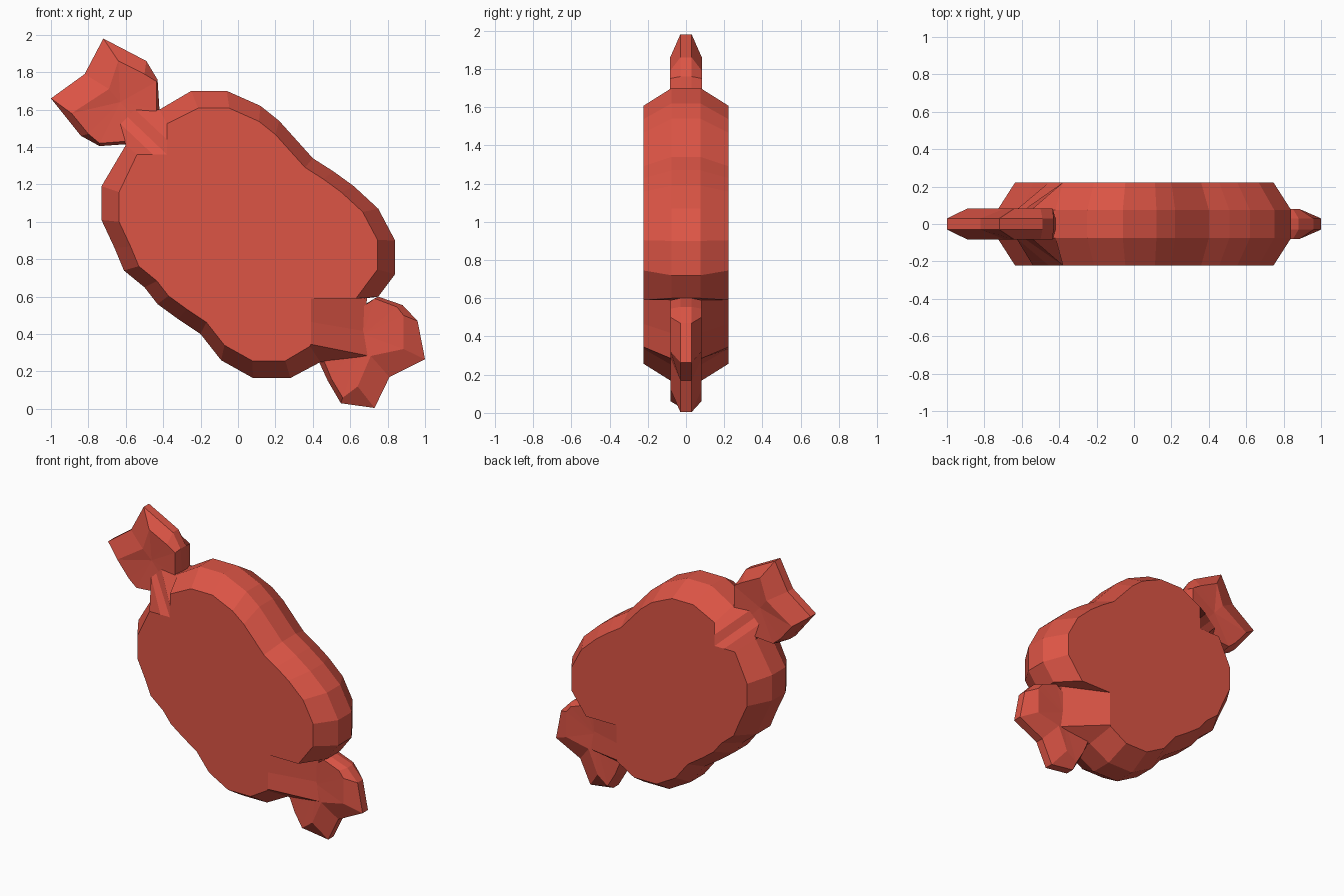
import bpy, bmesh

red = bpy.data.materials.new("red_wrapper")
red.diffuse_color = (0.72, 0.09, 0.06, 1)


def loft_slab(name, rim, y_rim, face, y_face, hub=None):
    """Slab mirrored in y: a flat rim band sloping to a front and a back face.
    hub = (x, z, y) fans the face to a raised centre; otherwise it is flat."""
    bm = bmesh.new()
    rings = [[bm.verts.new((x, y, z)) for x, z in loop]
             for loop, y in ((face, -y_face), (rim, -y_rim), (rim, y_rim), (face, y_face))]
    n = len(rim)
    for a, b in zip(rings, rings[1:]):
        for i in range(n):
            j = (i + 1) % n
            bm.faces.new((a[i], a[j], b[j], b[i]))
    for ring, side in ((rings[0], -1), (rings[-1], 1)):
        if hub:
            c = bm.verts.new((hub[0], side * hub[2], hub[1]))
            for i in range(n):
                bm.faces.new((ring[i], ring[(i + 1) % n], c))
        else:
            bm.faces.new(ring)
    bmesh.ops.recalc_face_normals(bm, faces=bm.faces)
    me = bpy.data.meshes.new(name)
    bm.to_mesh(me)
    bm.free()
    me.materials.append(red)
    ob = bpy.data.objects.new(name, me)
    bpy.context.collection.objects.link(ob)
    return ob


# Sweet body: the two lumpy sides, whose face outline is the rim scaled inward
upper_side = [(-0.25, 1.70), (-0.06, 1.70), (0.12, 1.62), (0.22, 1.54), (0.31, 1.44),
              (0.40, 1.34), (0.51, 1.27), (0.62, 1.19), (0.75, 1.07), (0.84, 0.90), (0.84, 0.72)]
lower_side = [(0.28, 0.165), (0.08, 0.165), (-0.09, 0.26), (-0.20, 0.40), (-0.32, 0.48),
              (-0.43, 0.56), (-0.50, 0.65), (-0.61, 0.74), (-0.66, 0.86), (-0.73, 1.01), (-0.73, 1.19)]


def inward(loop, cx=0.055, cz=0.93, k=0.88):
    return [(cx + (x - cx) * k, cz + (z - cz) * k) for x, z in loop]


# Pinched corners where the twists leave the body (rim points, face points)
low_rim = [(0.75, 0.60), (0.69, 0.592), (0.67, 0.417), (0.70, 0.283), (0.44, 0.25)]
low_face = [(0.63, 0.59), (0.39, 0.59), (0.39, 0.465), (0.39, 0.345), (0.385, 0.335)]
top_rim = [(-0.60, 1.41), (-0.63, 1.525), (-0.59, 1.56), (-0.55, 1.60), (-0.42, 1.60)]
top_face = [(-0.54, 1.36), (-0.455, 1.36), (-0.38, 1.36), (-0.38, 1.44), (-0.38, 1.525)]

loft_slab("sweet_body",
          upper_side + low_rim + lower_side + top_rim, 0.075,
          inward(upper_side) + low_face + inward(lower_side) + top_face, 0.222)

# Upper left wrapper twist
loft_slab("upper_twist",
          [(-0.42, 1.60), (-0.43, 1.76), (-0.49, 1.86), (-0.72, 1.98), (-0.82, 1.79),
           (-1.0, 1.66), (-0.84, 1.46), (-0.74, 1.405), (-0.60, 1.415), (-0.45, 1.45)], 0.03,
          [(-0.435, 1.60), (-0.435, 1.75), (-0.50, 1.79), (-0.64, 1.86), (-0.69, 1.71),
           (-0.89, 1.58), (-0.80, 1.47), (-0.74, 1.42), (-0.61, 1.43), (-0.46, 1.46)], 0.083,
          (-0.63, 1.64, 0.07))

# Lower right wrapper twist
loft_slab("lower_twist",
          [(0.75, 0.60), (0.88, 0.555), (0.96, 0.47), (1.0, 0.265), (0.81, 0.17),
           (0.73, 0.005), (0.55, 0.03), (0.48, 0.15), (0.42, 0.28), (0.50, 0.45)], 0.03,
          [(0.73, 0.59), (0.85, 0.545), (0.885, 0.50), (0.885, 0.32), (0.71, 0.283),
           (0.64, 0.12), (0.56, 0.06), (0.50, 0.16), (0.45, 0.28), (0.52, 0.44)], 0.08,
          (0.67, 0.40, 0.075))
